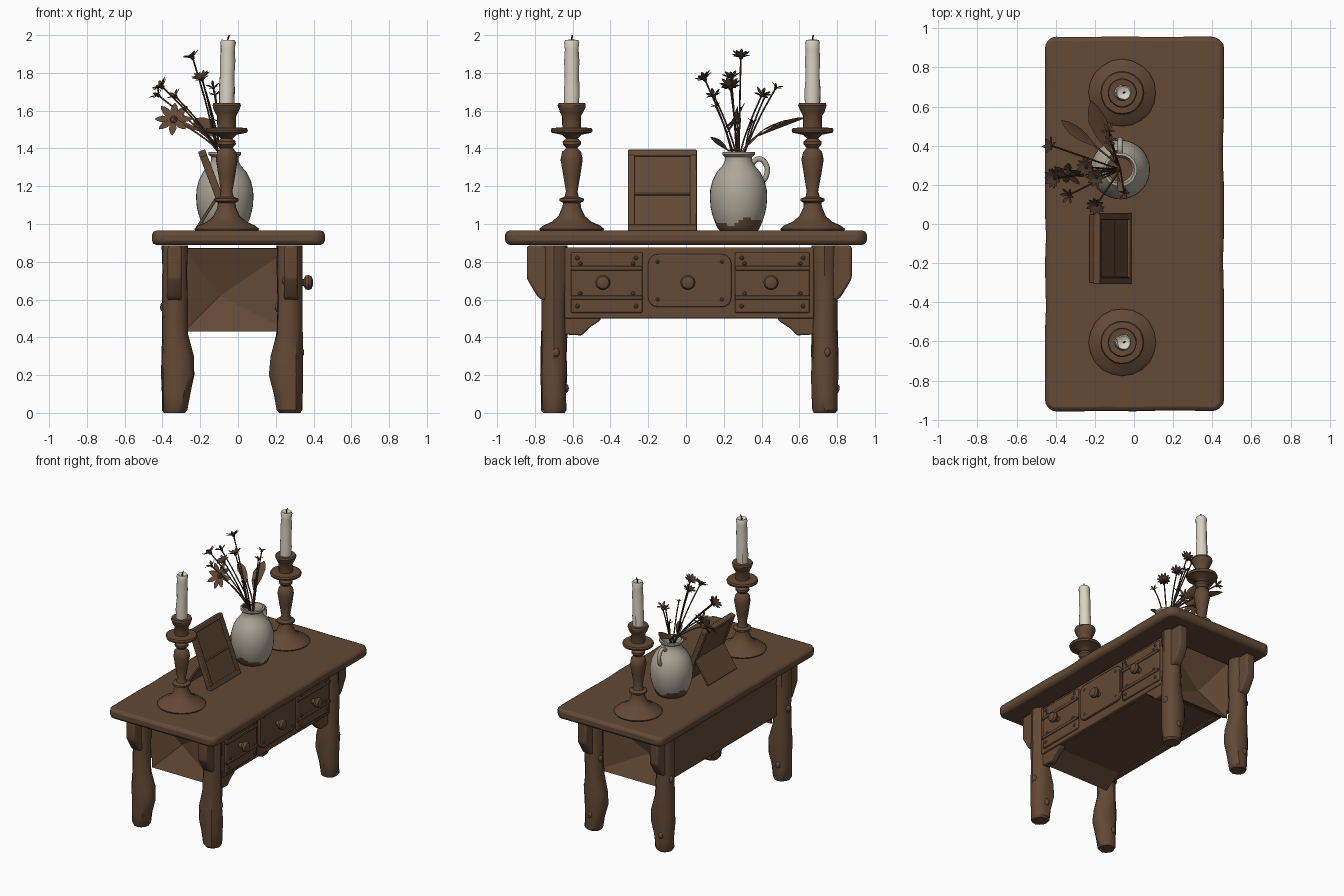
import bpy, bmesh, math, random
from mathutils import Vector, Matrix

random.seed(4)
if "Cube" in bpy.data.objects:
    bpy.data.objects.remove(bpy.data.objects["Cube"])


def material(name, r, g, b):
    m = bpy.data.materials.new(name)
    m.use_nodes = True
    m.diffuse_color = (r, g, b, 1)
    m.node_tree.nodes["Principled BSDF"].inputs["Base Color"].default_value = (r, g, b, 1)
    return m


WOOD = material("brown wood", .125, .066, .036)
DRIED = material("dried flower brown", .06, .032, .02)
CLAY = material("pale stoneware", .42, .38, .31)
WAX = material("ivory wax", .70, .65, .54)
WICK = material("burnt wick", .02, .015, .012)
CY = .0175  # middle of the table frame along y


def finish(name, bm, mat, bevel=0, angle=35):
    bmesh.ops.recalc_face_normals(bm, faces=bm.faces)
    me = bpy.data.meshes.new(name)
    bm.to_mesh(me)
    bm.free()
    ob = bpy.data.objects.new(name, me)
    bpy.context.collection.objects.link(ob)
    me.materials.append(mat)
    if bevel:
        mod = ob.modifiers.new("Bevel", 'BEVEL')
        mod.width, mod.segments, mod.limit_method = bevel, 2, 'ANGLE'
    bpy.ops.object.select_all(action='DESELECT')
    ob.select_set(True)
    bpy.context.view_layer.objects.active = ob
    bpy.ops.object.shade_smooth_by_angle(angle=math.radians(angle))
    return ob


def box(name, lo, hi, bevel=.008, mat=WOOD):
    bm = bmesh.new()
    lo, hi = Vector(lo), Vector(hi)
    bmesh.ops.create_cube(bm, size=1, matrix=Matrix.Translation((lo + hi) / 2)
                          @ Matrix.Diagonal((*(hi - lo), 1)))
    return finish(name, bm, mat, bevel)


def prism(name, pts, a, b, axis, bevel=.008):
    # extrude a flat outline along x or z
    bm = bmesh.new()
    put = (lambda p, h: (h, *p)) if axis == 'x' else (lambda p, h: (*p, h))
    face = bm.faces.new([bm.verts.new(put(p, a)) for p in pts])
    new = bmesh.ops.extrude_face_region(bm, geom=[face])["geom"]
    shift = Vector(put((0, 0), b - a))
    bmesh.ops.translate(bm, vec=shift, verts=[v for v in new if isinstance(v, bmesh.types.BMVert)])
    return finish(name, bm, WOOD, bevel)


def lathe(name, profile, loc, mat, segs=24, rot=None, jitter=0):
    # rings of (radius, height) with optional carved unevenness
    bm = bmesh.new()
    rings = []
    for r, h in profile:
        ring = []
        for i in range(segs):
            a = math.tau * i / segs
            k = r + random.uniform(-jitter, jitter)
            ring.append(bm.verts.new((k * math.cos(a), k * math.sin(a), h)))
        rings.append(ring)
    for p, q in zip(rings, rings[1:]):
        for i in range(segs):
            j = (i + 1) % segs
            bm.faces.new((p[i], p[j], q[j], q[i]))
    bm.faces.new(rings[0])
    bm.faces.new(rings[-1])
    m = Matrix.Translation(loc)
    bm.transform(m @ rot if rot else m)
    return finish(name, bm, mat)


def tube(name, pts, radius, mat):
    cu = bpy.data.curves.new(name, 'CURVE')
    cu.dimensions, cu.bevel_depth, cu.bevel_resolution = '3D', radius, 2
    cu.use_fill_caps = True
    cu.resolution_u = 6
    sp = cu.splines.new('BEZIER')
    sp.bezier_points.add(len(pts) - 1)
    for bp, p in zip(sp.bezier_points, pts):
        bp.co = p
        bp.handle_left_type = bp.handle_right_type = 'AUTO'
    ob = bpy.data.objects.new(name, cu)
    bpy.context.collection.objects.link(ob)
    cu.materials.append(mat)


# table top with a worn, chipped outline
corners = [(-.455, -.92), (-.42, -.957), (.42, -.957), (.46, -.92),
           (.46, .92), (.42, .957), (-.42, .957), (-.455, .92)]
outline = []
for i, c in enumerate(corners):
    p, q = Vector(c), Vector(corners[(i + 1) % 8])
    n = max(1, int((q - p).length / .12))
    outline.append(p)
    for k in range(1, n):
        chip = random.choice((0, 0, .002, .004, .012))
        outline.append(p.lerp(q, k / n) * (1 - chip))
prism("table_top", outline, .89, .965, 'z', .022)

# carcass and rails
box("carcass", (-.29, CY - .53, .505), (.29, CY + .53, .872))
box("back_panel", (-.33, CY - .66, .5), (-.28, CY + .66, .872))
box("front_apron", (.27, CY - .66, .5), (.312, CY + .66, .875))

for s, end in ((-1, "front"), (1, "rear")):
    # hollowed end panel
    bm = bmesh.new()
    bmesh.ops.create_cube(bm, size=1, matrix=Matrix.Translation((-.005, CY + s * .59, .65))
                          @ Matrix.Diagonal((.56, .14, .44, 1)))
    outer = max(bm.faces, key=lambda f: f.calc_center_median().y * s)
    for v in bm.verts:
        if v not in outer.verts[:] and v.co.z < .6:
            v.co.z = .505
    bmesh.ops.subdivide_edges(bm, edges=outer.edges[:], cuts=1)
    outer = max(bm.faces, key=lambda f: f.calc_center_median().y * s)
    hub = bmesh.ops.poke(bm, faces=[outer])["verts"][0]
    hub.co += Vector((-.09, -s * .09, -.03))
    finish(end + "_end_panel", bm, WOOD, angle=10)

    for x, side, inward in ((-.335, "right", 1), (.272, "left", -1)):
        # rough hewn leg swelling inwards low down
        y = CY + s * .717
        leg = lathe(f"{end}_{side}_leg", [(.055, 0), (.066, .015), (.067, .1), (.07, .2), (.069, .3),
                    (.068, .42), (.066, .58), (.068, .75), (.068, .885)],
                    (x, y, 0), WOOD, 12, jitter=.004)
        for v in leg.data.vertices:
            swell = max(0, 1 - abs(v.co.z - .24) / .19)
            if (v.co.x - x) * inward > .02:
                v.co.x += inward * swell * .045
        # knots in the timber
        for k, (h, a) in enumerate(((.32, .2), (.56, 2.9), (.13, 1.7), (.7, 4.4))):
            bm = bmesh.new()
            at = (x + .062 * math.cos(a), y + .062 * math.sin(a), h)
            bmesh.ops.create_icosphere(bm, subdivisions=2, radius=.018,
                                       matrix=Matrix.Translation(at) @ Matrix.Diagonal((1, 1, 1.5, 1)))
            finish(f"{end}_{side}_knot_{k}", bm, WOOD)
        # outer corbel
        pts = [(.74, .885), (.86, .885), (.86, .71), (.80, .61), (.76, .59), (.74, .62)]
        cx = x + (0 if x < 0 else .008)
        prism(f"{end}_{side}_corbel", [(CY + s * d, z) for d, z in pts], cx - .037, cx + .037, 'x', .012)

    # curved bracket below the apron
    pts = [(.66, .51), (.66, .415), (.57, .41), (.53, .45), (.47, .49), (.47, .51)]
    prism(end + "_bracket", [(CY + s * d, z) for d, z in pts], .25, .3, 'x')


# drawers
TURN = Matrix.Rotation(math.pi / 2, 4, 'Y')


def studs(name, y0, y1, z0, z1):
    for i, (y, z) in enumerate([(y, z) for y in (y0, y1) for z in (z0, z1)]):
        lathe(f"{name}_stud_{i}", [(.012, 0), (.011, .006), (.005, .011)], (.323, y, z), WOOD, 10, TURN)


for name, y0, y1 in (("front_drawer", -.61, -.23), ("rear_drawer", .26, .655)):
    box(name, (.3, y0, .53), (.326, y1, .85))
    for z in (.60, .755):
        box(f"{name}_strap_{z}", (.32, y0, z), (.334, y1, z + .022), .004)
    studs(name, y0 + .035, y1 - .035, .565, .82)
    studs(name + "_inner", y0 + .05, y1 - .05, .632, .79)
c = Vector((.02, .70))
rounded = [c + Vector((sx * .17 + .05 * math.cos(a), sz * .09 + .05 * math.sin(a)))
           for sx, sz, a0 in ((1, 1, 0), (-1, 1, 1), (-1, -1, 2), (1, -1, 3))
           for a in [(a0 + k / 4) * math.pi / 2 for k in range(5)]]
prism("middle_drawer", rounded, .3, .33, 'x', .006)
studs("middle_drawer", -.15, .19, .60, .80)
for i, y in enumerate((-.44, .01, .45)):
    lathe(f"drawer_knob_{i}", [(.02, 0), (.018, .025), (.036, .036), (.04, .052), (.032, .068), (.012, .075)],
          (.322, y, .69), WOOD, 16, TURN)

# candlesticks
holder = [(.165, 0), (.172, .012), (.15, .03), (.105, .05), (.07, .08), (.05, .125), (.046, .15), (.064, .16),
          (.064, .172), (.038, .182), (.03, .21), (.045, .3), (.058, .38), (.05, .42), (.03, .44), (.048, .46),
          (.048, .475), (.03, .49), (.05, .51), (.108, .522), (.112, .535), (.106, .546), (.05, .55),
          (.05, .61), (.062, .63), (.07, .65), (.075, .665), (.07, .678), (.04, .675)]
for name, y in (("front", -.605), ("rear", .67)):
    lathe(name + "_candlestick", holder, (-.06, y, .962), WOOD, 20, jitter=.0015)
    wax = [(.040, 0), (.042, .08), (.038, .16), (.040, .24), (.037, .30), (.041, .335), (.034, .35), (.012, .338)]
    lathe(name + "_candle", wax, (-.06, y, 1.625), WAX, 14, Matrix.Rotation(.02, 4, 'Y'), .002)
    tube(name + "_wick", [(-.053, y, 1.95), (-.053, y, 1.98), (-.046, y + .004, 2)], .004, WICK)

# jug with an uneven unglazed foot
V = Vector((-.07, .278, 0))
jug = [(.10, .965), (.11, .975), (.117, .99), (.123, 1.005), (.129, 1.02), (.134, 1.035), (.139, 1.05), (.148, 1.09),
       (.152, 1.14), (.15, 1.18), (.138, 1.23), (.115, 1.275), (.085, 1.31), (.072, 1.335), (.072, 1.355),
       (.086, 1.367), (.086, 1.38), (.072, 1.382), (.06, 1.35), (.06, 1.30)]
ob = lathe("jug", jug, V, CLAY, 36)
ob.data.materials.append(WOOD)
for f in ob.data.polygons:
    a = math.atan2(f.center.y - V.y, f.center.x - V.x)
    if f.center.z < 1.012 + .018 * math.sin(3 * a) + .01 * math.sin(7 * a) or f.area > .008:
        f.material_index = 1
tube("jug_handle", [V + Vector((0, y, z)) for y, z in
     ((.07, 1.32), (.11, 1.345), (.148, 1.31), (.145, 1.25), (.115, 1.21), (.12, 1.19))], .014, CLAY)

# leaning picture frame: raised border, inset panel, back stay
lean = Matrix.Translation((-.01, -.125, .966)) @ Matrix.Rotation(math.radians(-21), 4, 'Y')
for name, lo, hi in (("panel", (-.035, -.17, .01), (-.012, .17, .45)),
                     ("bottom", (-.04, -.182, 0), (0, .182, .035)), ("top", (-.04, -.182, .425), (0, .182, .46)),
                     ("near_side", (-.04, -.182, .03), (0, -.147, .43)), ("far_side", (-.04, .147, .03), (0, .182, .43))):
    box("frame_" + name, lo, hi, .005).matrix_world = lean
box("frame_stay", (-.008, -.175, 0), (.008, .175, .23), .004).matrix_world = (
    Matrix.Translation((-.222, -.125, .97)) @ Matrix.Rotation(math.radians(33), 4, 'Y'))


# dried flowers
def blade(bm, base, tip, width, up):
    d = tip - base
    side = d.cross(up).normalized() * width
    bend = up.normalized() * width * .3
    prev = None
    for t, w in ((0, .15), (.3, .8), (.6, 1), (.85, .6), (1, .05)):
        p = base + d * t
        row = [bm.verts.new(p - side * w + bend * w), bm.verts.new(p), bm.verts.new(p + side * w + bend * w)]
        if prev:
            for i in range(2):
                bm.faces.new((prev[i], prev[i + 1], row[i + 1], row[i]))
        prev = row


def flower(name, at, face, radius, petals, width, lift, mat=DRIED):
    at, face = Vector(at), Vector(face).normalized()
    m = face.to_track_quat('Z', 'Y').to_matrix()
    bm = bmesh.new()
    for i in range(petals):
        a = math.tau * i / petals
        tip = m @ Vector((math.cos(a), math.sin(a), lift + .15 * (i % 2))) * radius
        blade(bm, at, at + tip, width, face)
    bmesh.ops.create_icosphere(bm, subdivisions=1, radius=radius * .25, matrix=Matrix.Translation(at))
    finish(name, bm, mat)
    root = V + Vector((0, 0, 1.28))
    mouth = V + Vector((0, 0, 1.38)) + (at - V - Vector((0, 0, at.z))).normalized() * .035
    tube(name + "_stem", [root, mouth, mouth.lerp(at, .5) + Vector((0, 0, .02)), at], .0045, mat)


for i, (x, y, z, r, n) in enumerate(((-.24, .29, 1.88, .05, 11), (-.19, .10, 1.765, .05, 11),
                                     (-.40, .235, 1.725, .055, 11), (-.42, .40, 1.68, .045, 6),
                                     (-.13, .475, 1.72, .04, 5), (-.19, .24, 1.77, .05, 10),
                                     (-.33, .15, 1.675, .045, 6), (-.05, .16, 1.62, .03, 5),
                                     (-.12, .42, 1.68, .035, 6), (-.1, .35, 1.54, .03, 5))):
    flower(f"flower_{i}", (x, y, z), (x - V.x, y - V.y, .35), r, n, r * .2, .45)
flower("broad_flower", (-.34, .27, 1.55), (-.15, -1, .6), .10, 8, .02, .1, WOOD)

# broad leaves
for i, (base, tip, w) in enumerate((((-.12, .37, 1.46), (-.22, .63, 1.56), .05),
                                    ((-.2, .40, 1.49), (-.37, .53, 1.55), .03),
                                    ((-.08, .22, 1.39), (-.04, .13, 1.46), .025))):
    bm = bmesh.new()
    base, tip = Vector(base), Vector(tip)
    blade(bm, base, tip, w, Vector((-.4, 0, 1)))
    finish(f"leaf_{i}", bm, WOOD)
    tube(f"leaf_stem_{i}", [V + Vector((0, 0, 1.3)), V + Vector((-.01, .02, 1.38)), base], .005, WOOD)
